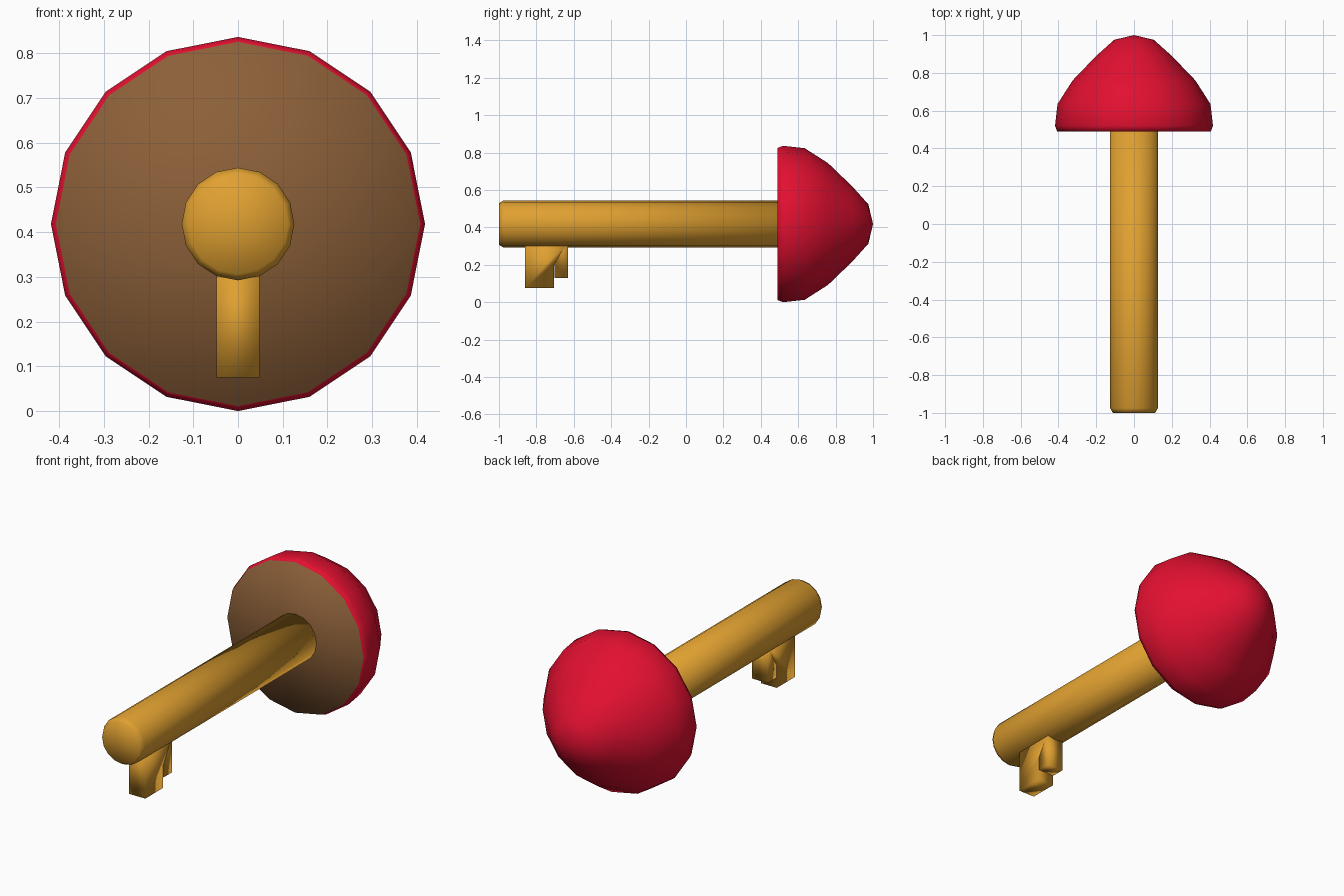
import bpy
import bmesh
from math import sin, cos, pi

if "Cube" in bpy.data.objects:
    bpy.data.objects.remove(bpy.data.objects["Cube"], do_unlink=True)

SIDES = 16
AXIS_Z = 0.418


def material(name, rgb):
    mat = bpy.data.materials.new(name)
    mat.use_nodes = True
    colour = (*rgb, 1.0)
    mat.diffuse_color = colour
    mat.node_tree.nodes["Principled BSDF"].inputs["Base Color"].default_value = colour
    return mat


gold = material("gold", (0.74, 0.35, 0.03))
red = material("red", (0.76, 0.005, 0.03))
brown = material("brown", (0.26, 0.115, 0.04))


def finish(name, bm, mats):
    bmesh.ops.recalc_face_normals(bm, faces=bm.faces)
    mesh = bpy.data.meshes.new(name)
    bm.to_mesh(mesh)
    bm.free()
    for mat in mats:
        mesh.materials.append(mat)
    mesh.shade_smooth()
    obj = bpy.data.objects.new(name, mesh)
    bpy.context.collection.objects.link(obj)
    return obj


def lathe(name, profile, mats, disc_index=0):
    """Turn (y, radius) points round the long axis; the first band gets disc_index."""
    bm = bmesh.new()
    rings = []
    for y, r in profile:
        count = SIDES if r else 1
        rings.append([bm.verts.new((r * sin(2 * pi * i / SIDES), y,
                                    AXIS_Z + r * cos(2 * pi * i / SIDES)))
                      for i in range(count)])
    for band, (a, b) in enumerate(zip(rings, rings[1:])):
        for i in range(SIDES):
            j = (i + 1) % SIDES
            corners = [a[i % len(a)], a[j % len(a)], b[j % len(b)], b[i % len(b)]]
            face = bm.faces.new(list(dict.fromkeys(corners)))
            face.material_index = disc_index if band == 0 else 0
    return finish(name, bm, mats)


# Domed cap with a flat brown underside
lathe("mushroom_cap",
      [(0.49, 0), (0.49, 0.407), (0.52, 0.418), (0.635, 0.405), (0.76, 0.325),
       (0.89, 0.20), (0.975, 0.105), (1.0, 0)],
      [red, brown], disc_index=1)

# Round shaft with a slightly bevelled tip
lathe("key_shaft",
      [(-1.0, 0), (-1.0, 0.112), (-0.975, 0.126), (0.5, 0.126), (0.5, 0)],
      [gold])


# Key bit: long tooth and short tooth with a hairline slot between them
outline = [(-0.86, 0.33), (-0.86, 0.075), (-0.707, 0.075), (-0.707, 0.2),
           (-0.703, 0.2), (-0.703, 0.13), (-0.63, 0.13), (-0.63, 0.33)]
bm = bmesh.new()
side = bm.faces.new([bm.verts.new((-0.048, y, z)) for y, z in outline])
new = bmesh.ops.extrude_face_region(bm, geom=[side])["geom"]
bmesh.ops.translate(bm, vec=(0.096, 0, 0),
                    verts=[v for v in new if isinstance(v, bmesh.types.BMVert)])
finish("key_bit", bm, [gold])
